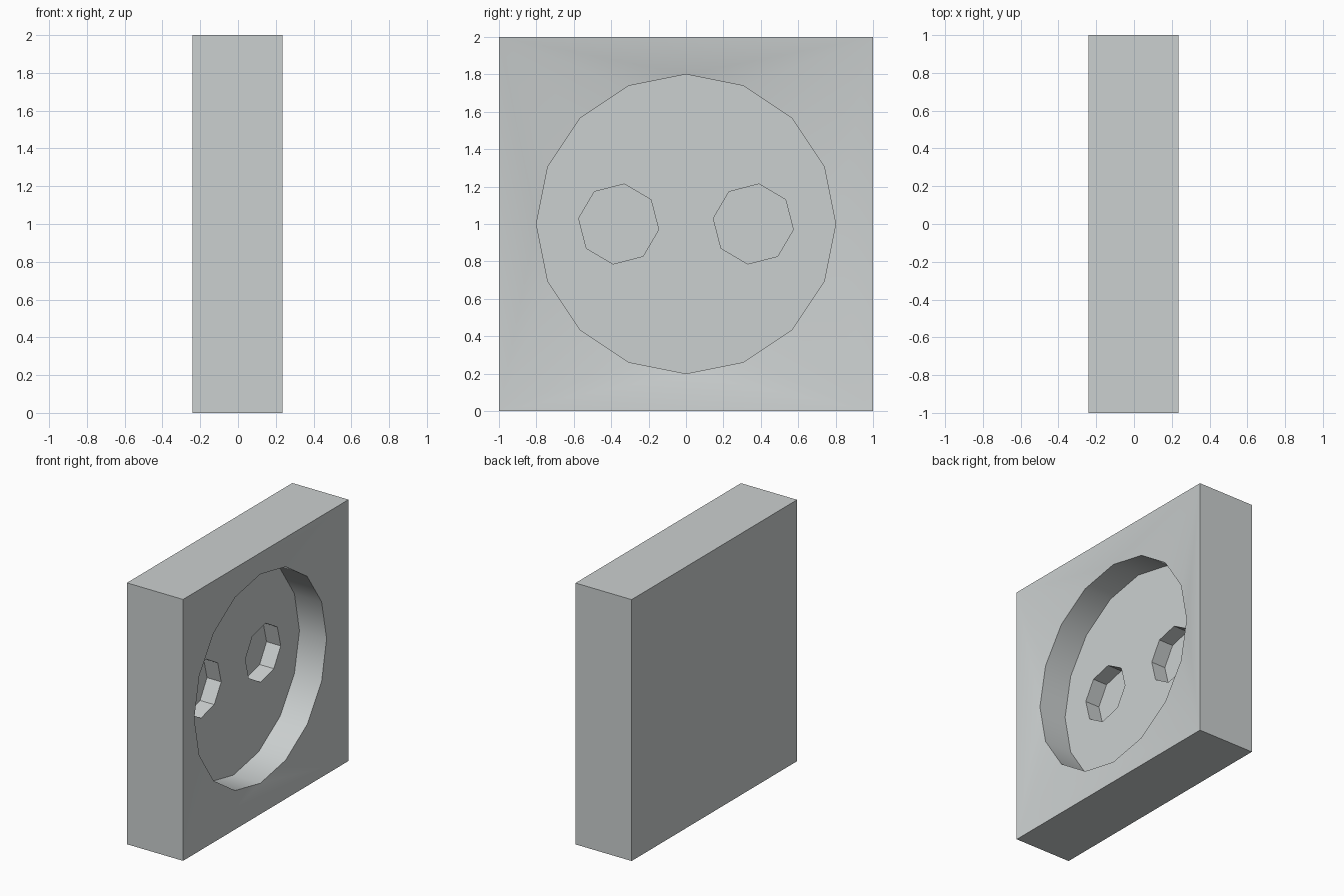
import bpy, bmesh, math

if "Cube" in bpy.data.objects:
    bpy.data.objects.remove(bpy.data.objects["Cube"])

BACK, FRONT, RIM, FLOOR, PIN = -0.24, 0.235, 0.19, -0.04, -0.16

plastic = bpy.data.materials.new("light grey plastic")
plastic.diffuse_color = (0.60, 0.63, 0.63, 1)
plastic.use_nodes = True
plastic.node_tree.nodes["Principled BSDF"].inputs["Base Color"].default_value = plastic.diffuse_color


def ring(bm, x, r, n, cy=0.0, phase=0.0):
    """Polygon of n points facing +x, centred at height 1."""
    return [bm.verts.new((x, cy + r * math.cos(phase + math.tau * i / n),
                          1 + r * math.sin(phase + math.tau * i / n))) for i in range(n)]


def walls(bm, a, b):
    for i in range(len(a)):
        j = (i + 1) % len(a)
        bm.faces.new((a[i], a[j], b[j], b[i]))


def finish(bm, name):
    bmesh.ops.recalc_face_normals(bm, faces=bm.faces)
    me = bpy.data.meshes.new(name)
    bm.to_mesh(me)
    bm.free()
    me.materials.append(plastic)
    ob = bpy.data.objects.new(name, me)
    bpy.context.collection.objects.link(ob)
    return ob


# Square wall plate with a dished front and a round recess
bm = bmesh.new()
corners = [(1, 2), (-1, 2), (-1, 0), (1, 0)]
front = [bm.verts.new((FRONT, y, z)) for y, z in corners]
back = [bm.verts.new((BACK, y, z)) for y, z in corners]
rim = ring(bm, RIM, 0.8, 16)
floor = ring(bm, FLOOR, 0.8, 16)
bm.faces.new(back)
walls(bm, front, back)
for q in range(4):
    for i in range(4):
        bm.faces.new((front[q], rim[4 * q + i], rim[(4 * q + i + 1) % 16]))
    bm.faces.new((front[q], front[(q + 1) % 4], rim[(4 * q + 4) % 16]))
walls(bm, rim, floor)
bm.faces.new(floor)
plate = finish(bm, "socket_plate")

# Pin holes cut into the recess floor
for side in (-1, 1):
    bm = bmesh.new()
    a, b = (ring(bm, x, 0.216, 8, side * 0.36, math.radians(-8)) for x in (PIN, 0.1))
    walls(bm, a, b)
    bm.faces.new(a)
    bm.faces.new(b)
    cutter = finish(bm, "pin_hole_cutter")
    mod = plate.modifiers.new("pin_hole", 'BOOLEAN')
    mod.operation, mod.solver, mod.object = 'DIFFERENCE', 'EXACT', cutter
    bpy.context.view_layer.objects.active = plate
    bpy.ops.object.modifier_apply(modifier=mod.name)
    bpy.data.objects.remove(cutter)

# Soft dish and recess wall, crisp edges
bpy.ops.object.select_all(action='DESELECT')
plate.select_set(True)
bpy.context.view_layer.objects.active = plate
bpy.ops.object.shade_smooth_by_angle(angle=math.radians(30))
